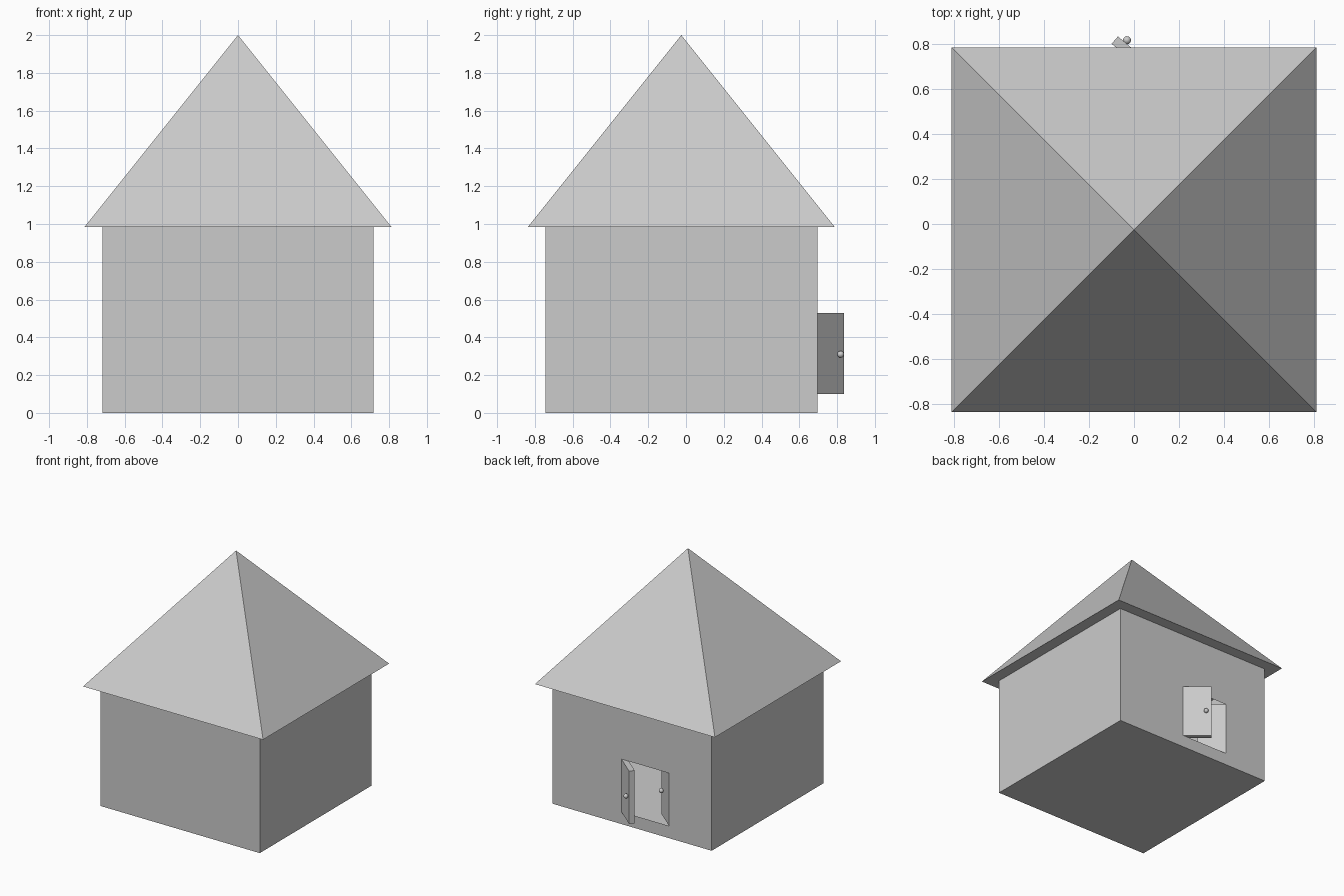
import bpy, bmesh, math
from mathutils import Matrix, Vector

if "Cube" in bpy.data.objects:
    bpy.data.objects.remove(bpy.data.objects["Cube"])

CY = -0.025                      # house centre in y
BACK = 0.695                     # plane of the back wall
EAVES = 0.985
HOLE_X, HOLE_Z = (-0.334, 0.096), (0.10, 0.53)


def finish(bm, name):
    me = bpy.data.meshes.new(name)
    bm.to_mesh(me)
    bm.free()
    ob = bpy.data.objects.new(name, me)
    bpy.context.collection.objects.link(ob)
    return ob


# hollow walls with floor, doorway cut in the back
bm = bmesh.new()
bmesh.ops.create_cube(bm, size=1, matrix=Matrix.Translation((0, CY, EAVES / 2))
                      @ Matrix.Diagonal((1.436, 1.44, EAVES, 1)))
bmesh.ops.delete(bm, geom=[f for f in bm.faces if f.normal.z > 0.5], context='FACES')
cuts = [((x, 0, 0), (1, 0, 0)) for x in HOLE_X] + [((0, 0, z), (0, 0, 1)) for z in HOLE_Z]
for co, no in cuts:
    fs = [f for f in bm.faces if f.calc_center_median().y > BACK - 0.01]
    es = {e for f in fs for e in f.edges}
    vs = {v for f in fs for v in f.verts}
    bmesh.ops.bisect_plane(bm, geom=fs + list(es) + list(vs), plane_co=co, plane_no=no)
mid = Vector((sum(HOLE_X) / 2, BACK, sum(HOLE_Z) / 2))
bmesh.ops.delete(bm, geom=[f for f in bm.faces
                           if (f.calc_center_median() - mid).length < 0.02], context='FACES')
finish(bm, "walls")

# pyramid roof
bm = bmesh.new()
h = 2.0 - EAVES
bmesh.ops.create_cone(bm, cap_ends=True, segments=4, radius1=0.812 * math.sqrt(2), radius2=0,
                      depth=h, matrix=Matrix.Translation((0, CY, EAVES + h / 2))
                      @ Matrix.Rotation(math.pi / 4, 4, 'Z'))
bmesh.ops.remove_doubles(bm, verts=bm.verts, dist=1e-4)
finish(bm, "roof")

# two door leaves, one swung out and one swung in, each with a knob
W, T = 0.219, 0.043
Z0, Z1 = HOLE_Z
rot = Matrix.Rotation(math.radians(-40), 4, 'Z')
for name, hx, s in (("outer_leaf", HOLE_X[1], -1), ("inner_leaf", HOLE_X[0], 1)):
    base = Matrix.Translation((hx, BACK, 0)) @ rot
    bm = bmesh.new()
    bmesh.ops.create_cube(bm, size=1, matrix=base
                          @ Matrix.Translation((s * W / 2, -T / 2, (Z0 + Z1) / 2))
                          @ Matrix.Diagonal((W, T, Z1 - Z0, 1)))
    finish(bm, name)
    bm = bmesh.new()
    bmesh.ops.create_uvsphere(bm, u_segments=16, v_segments=10, radius=0.018,
                              matrix=base @ Matrix.Translation((s * 0.177, 0.013, 0.31)))
    for f in bm.faces:
        f.smooth = True
    finish(bm, name + "_knob")
